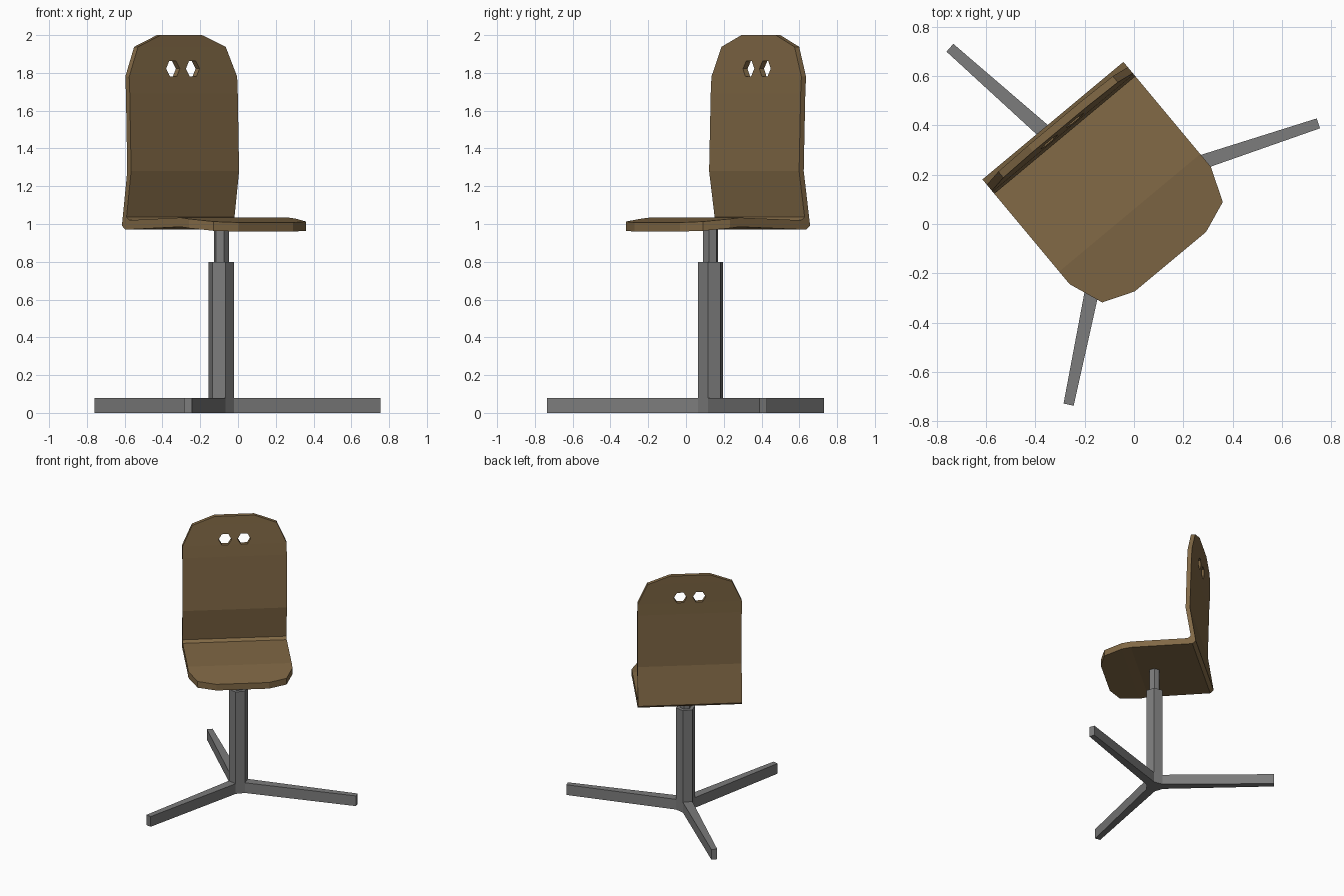
import bpy, bmesh, math
from mathutils import Vector, Matrix

if "Cube" in bpy.data.objects:
    bpy.data.objects.remove(bpy.data.objects["Cube"])

CENTRE = Vector((-0.088, 0.13, 0))
SEAT_TURN = math.radians(39.8)
LEG_TURN = math.radians(18.4)


def make_object(name, bm):
    bmesh.ops.recalc_face_normals(bm, faces=bm.faces)
    mesh = bpy.data.meshes.new(name)
    bm.to_mesh(mesh)
    bm.free()
    ob = bpy.data.objects.new(name, mesh)
    bpy.context.collection.objects.link(ob)
    return ob


def hex_prism(bm, radius, z0, z1):
    """Six-sided upright prism whose flat sides face along the legs."""
    rings = []
    for z in (z0, z1):
        rings.append([bm.verts.new((radius * math.cos(math.radians(30 + 60 * i)),
                                    radius * math.sin(math.radians(30 + 60 * i)), z))
                      for i in range(6)])
    a, b = rings
    bm.faces.new(a)
    bm.faces.new(b)
    return [bm.faces.new((a[i], a[(i + 1) % 6], b[(i + 1) % 6], b[i])) for i in range(6)]


# Base: hexagonal hub with three tapered legs pulled out of alternate sides
R = 0.069
bm = bmesh.new()
sides = hex_prism(bm, R, 0, 0.08)
for face in sides[1::2]:
    mid = face.calc_center_median()
    out = Vector((mid.x, mid.y, 0)).normalized()
    across = Vector((-out.y, out.x, 0))
    leg = bmesh.ops.extrude_discrete_faces(bm, faces=[face])["faces"][0]
    for v in leg.verts:
        s = 1 if v.co.dot(across) > 0 else -1
        v.co = out * 0.88 + across * s * 0.021 + Vector((0, 0, v.co.z))
    # side walls of the leg
    root = [(out * R * math.cos(math.pi / 6) + across * s * R / 2) for s in (-1, 1)]
    tip = [(out * 0.88 + across * s * 0.021) for s in (-1, 1)]
    loop = [root[0], tip[0], tip[1], root[1]]
    low = [bm.verts.new(p) for p in loop]
    high = [bm.verts.new(p + Vector((0, 0, 0.08))) for p in loop]
    bm.faces.new(low)
    bm.faces.new(high)
    for i in (0, 2):
        bm.faces.new((low[i], low[i + 1], high[i + 1], high[i]))
bmesh.ops.remove_doubles(bm, verts=bm.verts, dist=0.0005)
# leg 1 comes from a side at 120 degrees, so the three legs land on LEG_TURN
base = make_object("base_legs", bm)

# Column: outer tube and thinner lift shaft
bm = bmesh.new()
hex_prism(bm, R, 0.08, 0.80)
column = make_object("column", bm)
bm = bmesh.new()
hex_prism(bm, 0.041, 0.80, 0.985)
shaft = make_object("lift_shaft", bm)
for ob in (base, column, shaft):
    ob.location = CENTRE
    ob.rotation_euler.z = LEG_TURN
# sides[1], [3], [5] face 120, 240 and 360 degrees before turning

# Seat shell: bent board as stations of
# (half width, inner y, inner z, outer y, outer z)
stations = [
    (0.188, -0.368, 1.008, -0.368, 0.960),
    (0.318, -0.318, 1.013, -0.318, 0.964),
    (0.372, -0.177, 1.027, -0.177, 0.978),
    (0.372, -0.110, 1.034, -0.110, 0.985),
    (0.372, 0.315, 1.020, 0.350, 0.970),
    (0.372, 0.338, 1.037, 0.376, 0.992),
    (0.372, 0.300, 1.280, 0.332, 1.280),
    (0.372, 0.311, 1.690, 0.343, 1.690),
    (0.372, 0.316, 1.780, 0.348, 1.780),
    (0.302, 0.327, 1.938, 0.359, 1.938),
    (0.142, 0.331, 2.000, 0.363, 2.000),
]
bm = bmesh.new()
rings = [[bm.verts.new(p) for p in ((-w, iy, iz), (w, iy, iz), (w, oy, oz), (-w, oy, oz))]
         for w, iy, iz, oy, oz in stations]
for a, b in zip(rings, rings[1:]):
    for i in range(4):
        j = (i + 1) % 4
        bm.faces.new((a[i], a[j], b[j], b[i]))
bm.faces.new(rings[0])
bm.faces.new(rings[-1])
shell = make_object("seat_shell", bm)
shell.location = CENTRE
shell.rotation_euler.z = SEAT_TURN

# Two hexagonal grip holes through the backrest
bm = bmesh.new()
for side in (-1, 1):
    m = Matrix.Translation((side * 0.068, 0.335, 1.822)) @ Matrix.Rotation(math.pi / 2, 4, 'X') \
        @ Matrix.Rotation(math.pi / 2, 4, 'Z')
    bmesh.ops.create_cone(bm, cap_ends=True, segments=6, radius1=0.047, radius2=0.047,
                          depth=0.3, matrix=m)
cutter = make_object("hole_cutter", bm)
cutter.location = CENTRE
cutter.rotation_euler.z = SEAT_TURN
# point the hexagons sideways
vx = [v.co.x for v in cutter.data.vertices]
if max(vx) < 0.068 + 0.045:
    for v in cutter.data.vertices:
        c = 0.068 if v.co.x > 0 else -0.068
        dx, dz = v.co.x - c, v.co.z - 1.822
        v.co.x, v.co.z = c + dz, 1.822 - dx
cutter.hide_render = True
mod = shell.modifiers.new("holes", 'BOOLEAN')
mod.operation = 'DIFFERENCE'
mod.solver = 'EXACT'
mod.object = cutter
bpy.context.view_layer.objects.active = shell
bpy.context.view_layer.update()
bpy.ops.object.modifier_apply(modifier=mod.name)
bpy.data.objects.remove(cutter)

# Colours
wood = bpy.data.materials.new("wood")
wood.diffuse_color = (0.22, 0.14, 0.06, 1)
wood.use_nodes = True
wood.node_tree.nodes["Principled BSDF"].inputs["Base Color"].default_value = wood.diffuse_color
shell.data.materials.append(wood)
metal = bpy.data.materials.new("metal")
metal.diffuse_color = (0.2, 0.2, 0.2, 1)
metal.use_nodes = True
metal.node_tree.nodes["Principled BSDF"].inputs["Base Color"].default_value = metal.diffuse_color
for ob in (base, column, shaft):
    ob.data.materials.append(metal)
